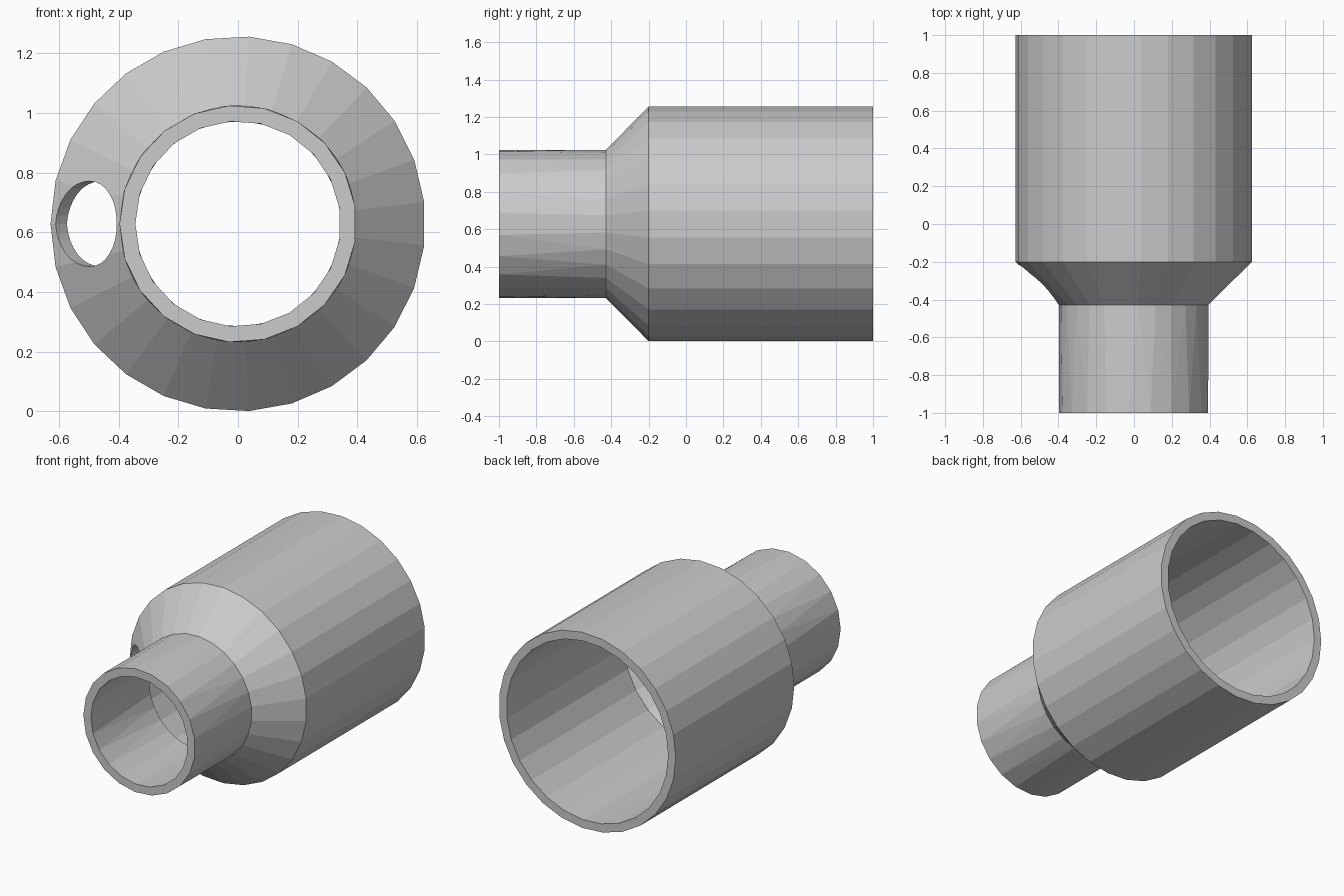
import bpy, bmesh
from math import cos, sin, pi
from mathutils import Vector

if "Cube" in bpy.data.objects:
    bpy.data.objects.remove(bpy.data.objects["Cube"])

R = 0.628      # body radius, also the axis height
N_BODY, N_TIP = 27, 21


def ring(bm, y, r, n):
    # ring around the y axis, first vertex pointing to -x
    return [bm.verts.new((-r * cos(2 * pi * i / n), y, R + r * sin(2 * pi * i / n)))
            for i in range(n)]


def bridge(bm, a, b):
    # joins two rings, quads when counts match, triangles by angle otherwise
    na, nb = len(a), len(b)
    if na == nb:
        for i in range(na):
            j = (i + 1) % na
            bm.faces.new((a[i], a[j], b[j], b[i]))
        return
    i = j = 0
    while i < na or j < nb:
        if j >= nb or (i < na and (i + 1) / na <= (j + 1) / nb):
            bm.faces.new((a[i % na], a[(i + 1) % na], b[j % nb]))
            i += 1
        else:
            bm.faces.new((a[i % na], b[(j + 1) % nb], b[j % nb]))
            j += 1


def make_object(name, bm):
    bmesh.ops.recalc_face_normals(bm, faces=bm.faces)
    me = bpy.data.meshes.new(name)
    bm.to_mesh(me)
    bm.free()
    ob = bpy.data.objects.new(name, me)
    bpy.context.collection.objects.link(ob)
    return ob


# hollow reducer: outer wall front to back, then inner wall back to front
profile = [(-1, 0.397, N_TIP), (-0.428, 0.397, N_BODY), (-0.2, R, N_BODY),
           (1, R, N_BODY), (1, 0.574, N_BODY), (-0.178, 0.574, N_BODY),
           (-0.408, 0.344, N_BODY), (-1, 0.344, N_TIP)]
bm = bmesh.new()
rings = [ring(bm, *p) for p in profile]
for k in range(len(rings)):
    bridge(bm, rings[k], rings[(k + 1) % len(rings)])
pipe = make_object("pipe_reducer", bm)

# round hole drilled square to the left of the cone
bm = bmesh.new()
bmesh.ops.create_cone(bm, cap_ends=True, segments=32, radius1=0.143,
                      radius2=0.143, depth=0.24)
cutter = make_object("hole_cutter", bm)
cutter.rotation_mode = 'QUATERNION'
cutter.rotation_quaternion = Vector((-1, -1, 0)).to_track_quat('Z', 'Y')
cutter.location = (-0.51, -0.318, R)
cutter.hide_render = True
cutter.hide_viewport = False
cutter.display_type = 'WIRE'

mod = pipe.modifiers.new("hole", 'BOOLEAN')
mod.operation = 'DIFFERENCE'
mod.solver = 'EXACT'
mod.object = cutter
bpy.context.view_layer.objects.active = pipe
pipe.select_set(True)
bpy.ops.object.modifier_apply(modifier=mod.name)
bpy.data.objects.remove(cutter)
